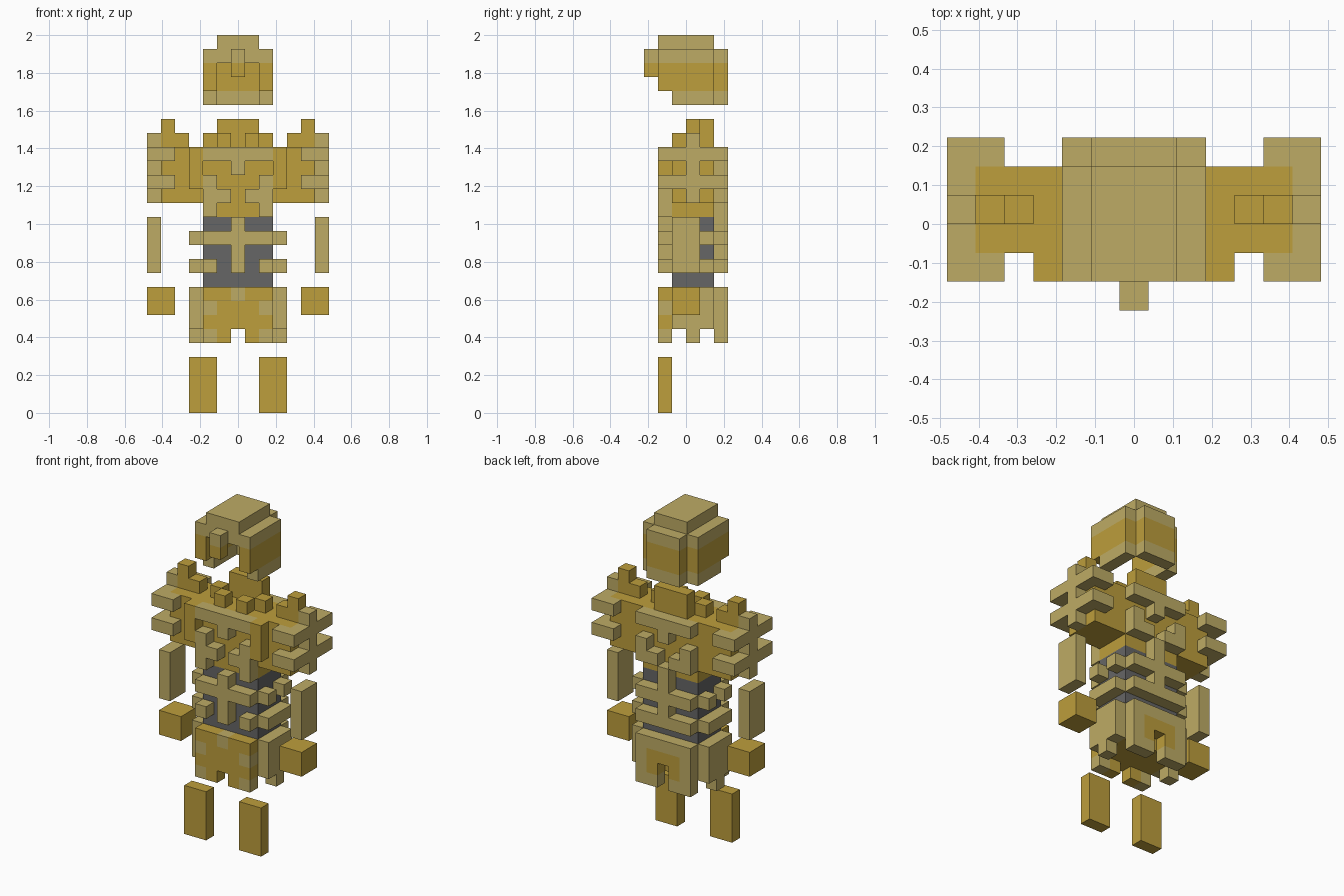
import bpy

cube = bpy.data.objects.get("Cube")
if cube:
    bpy.data.objects.remove(cube, do_unlink=True)

U = 2 / 27  # edge of one block


def material(name, rgb):
    m = bpy.data.materials.new(name)
    m.use_nodes = True
    m.diffuse_color = (*rgb, 1)
    b = next(n for n in m.node_tree.nodes if n.type == 'BSDF_PRINCIPLED')
    b.inputs["Base Color"].default_value = (*rgb, 1)
    b.inputs["Roughness"].default_value = 0.8
    return m


MATS = [material("pale_brass", (0.515, 0.41, 0.13)),
        material("gold", (0.508, 0.342, 0.045)),
        material("dark_grey", (0.133, 0.133, 0.133))]
PALE, GOLD, GREY = 0, 1, 2
SIDES = [(1, 0, 0), (-1, 0, 0), (0, 1, 0), (0, -1, 0), (0, 0, 1), (0, 0, -1)]


def block_part(name, boxes, sides=(1, -1)):
    """Fill boxes of cells (inclusive ranges), mirror in x, skin the outside.
    A colour of None cuts cells away."""
    cells = {}
    for (x0, x1), (y0, y1), (z0, z1), colour in boxes:
        for x in range(x0, x1 + 1):
            for y in range(y0, y1 + 1):
                for z in range(z0, z1 + 1):
                    for s in sides:
                        if colour is None:
                            cells.pop((s * x, y, z), None)
                        else:
                            cells[s * x, y, z] = colour
    index, faces, colours = {}, [], []
    for c, colour in cells.items():
        for d in SIDES:
            if (c[0] + d[0], c[1] + d[1], c[2] + d[2]) in cells:
                continue
            a = next(i for i in range(3) if d[i])
            b, e = (a + 1) % 3, (a + 2) % 3
            face = []
            for p, q in ((0, 0), (1, 0), (1, 1), (0, 1)):
                v = list(c)
                v[a] += d[a] > 0
                v[b] += p
                v[e] += q
                face.append(index.setdefault(tuple(v), len(index)))
            faces.append(face if d[a] > 0 else face[::-1])
            colours.append(colour)
    me = bpy.data.meshes.new(name)
    me.from_pydata([((x - 0.5) * U, y * U, z * U) for x, y, z in index], [], faces)
    for m in MATS:
        me.materials.append(m)
    for p, colour in zip(me.polygons, colours):
        p.material_index = colour
    bpy.context.collection.objects.link(bpy.data.objects.new(name, me))


# Open-fronted helmet with a nose guard
block_part("helmet", [
    ((0, 1), (-2, 1), (26, 26), PALE),   # crown
    ((0, 1), (-2, -2), (25, 25), PALE),  # brow
    ((2, 2), (-2, 1), (25, 25), PALE),   # cheeks
    ((2, 2), (-2, 1), (23, 24), GOLD),
    ((2, 2), (-1, 1), (22, 22), PALE),
    ((0, 1), (2, 2), (25, 25), PALE),    # back plate
    ((0, 1), (2, 2), (23, 24), GOLD),
    ((0, 1), (2, 2), (22, 22), PALE),
    ((0, 0), (-3, -3), (25, 25), PALE),  # nose guard
    ((0, 0), (-3, -3), (24, 24), GOLD),
])

# Collar round the neck
block_part("collar", [
    ((0, 1), (1, 1), (19, 20), GOLD),
    ((1, 1), (-1, -1), (19, 19), GOLD),
    ((2, 2), (0, 0), (19, 19), GOLD),
])

# Chest with raised trim front and back
block_part("chest", [
    ((0, 2), (-1, 1), (14, 18), GOLD),
    ((0, 2), (-2, -2), (18, 18), PALE),
    ((0, 0), (-2, -2), (17, 17), PALE),
    ((2, 2), (-2, -2), (14, 16), PALE),
    ((1, 1), (-2, -2), (15, 15), PALE),
    ((3, 3), (-2, -2), (16, 18), GOLD),
    ((0, 2), (2, 2), (18, 18), PALE),
    ((0, 0), (2, 2), (17, 17), PALE),
    ((2, 2), (2, 2), (15, 16), PALE),
    ((1, 1), (2, 2), (15, 15), PALE),
])

# Dark waist with brass ribs
block_part("waist", [((0, 2), (-1, 1), (9, 13), GREY)])
block_part("waist_ribs", [
    ((0, 0), (-2, -2), (10, 13), PALE),
    ((0, 2), (-2, -2), (12, 12), PALE),
    ((2, 2), (-2, -2), (10, 10), PALE),
    ((3, 3), (-1, -1), (12, 12), PALE),
    ((3, 3), (1, 1), (12, 12), PALE),
    ((3, 3), (-1, 1), (10, 10), PALE),
    ((0, 0), (2, 2), (10, 14), PALE),
    ((0, 2), (2, 2), (12, 12), PALE),
    ((0, 2), (2, 2), (10, 10), PALE),
])

# Hip skirt: core, front plate, side tassets, back plate
block_part("hip_skirt", [
    ((0, 2), (-1, 1), (6, 8), GOLD),
    ((0, 2), (-2, -2), (5, 8), GOLD),
    ((0, 0), (-2, -2), (8, 8), PALE),
    ((2, 2), (-2, -2), (7, 7), PALE),
    ((2, 2), (-2, -2), (5, 5), PALE),
    ((0, 0), (-2, -2), (5, 5), None),
    ((3, 3), (-1, 1), (6, 8), PALE),
    ((3, 3), (0, 0), (5, 5), PALE),
    ((0, 2), (2, 2), (5, 8), PALE),
    ((0, 1), (2, 2), (6, 7), GOLD),
    ((0, 0), (2, 2), (5, 6), None),
])

for side, s in (("left", 1), ("right", -1)):
    # Shoulder guard with spike and crossed outer bars
    block_part(side + "_shoulder", [
        ((3, 5), (-1, 1), (15, 18), GOLD),
        ((4, 5), (0, 0), (19, 19), GOLD),
        ((5, 5), (0, 0), (20, 20), GOLD),
        ((6, 6), (0, 0), (15, 19), PALE),
    ] + [bar for z in (16, 18) for bar in (
        ((6, 6), (-2, 2), (z, z), PALE),
        ((5, 5), (-2, -2), (z, z), PALE),
        ((5, 5), (2, 2), (z, z), PALE))], (s,))
    block_part(side + "_forearm_plate", [((6, 6), (-1, 0), (10, 13), PALE)], (s,))
    block_part(side + "_glove", [((5, 6), (-1, 0), (7, 8), GOLD)], (s,))
    block_part(side + "_shin_plate", [((2, 3), (-2, -2), (0, 3), GOLD)], (s,))
